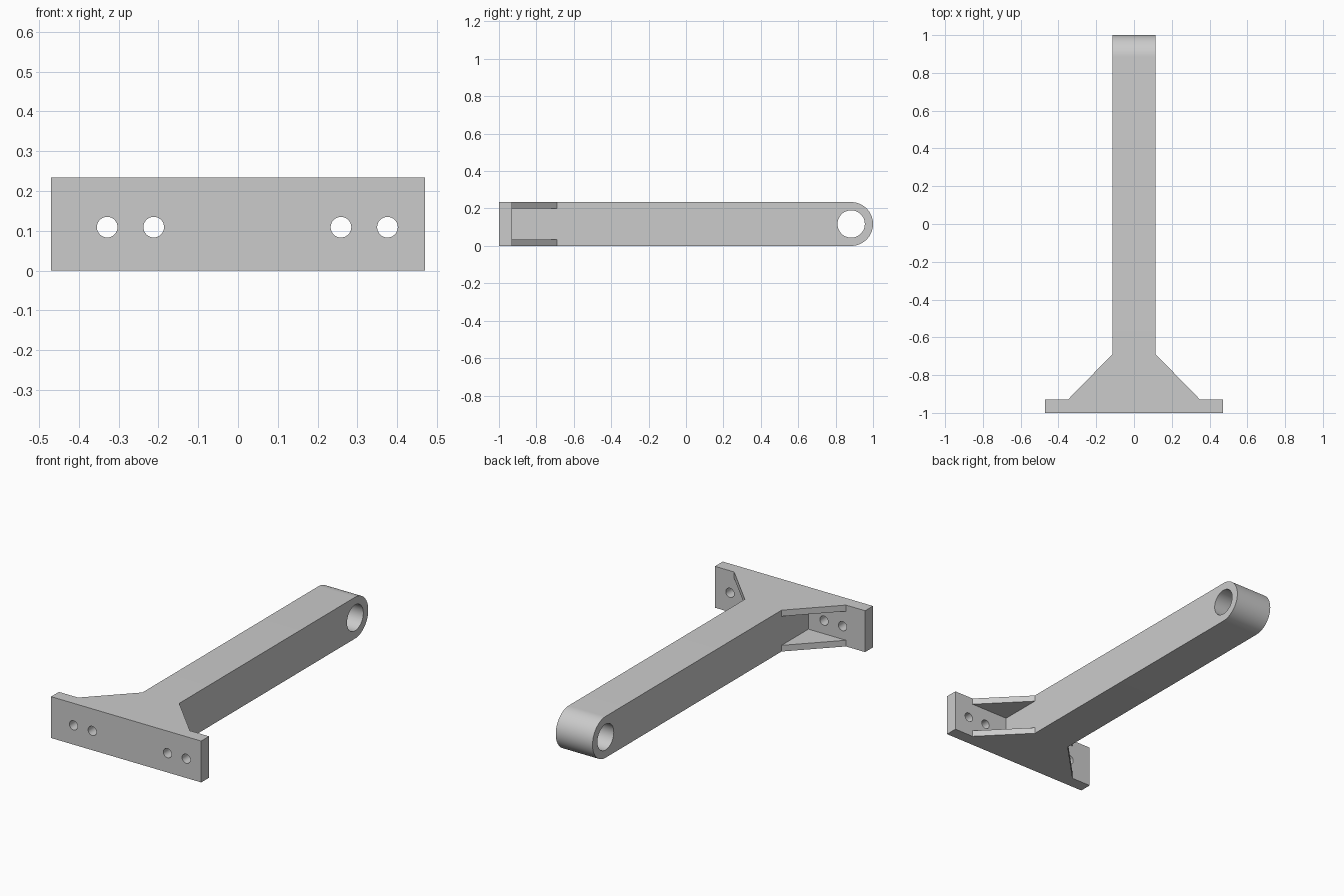
import bpy
import bmesh
from math import pi, sin, cos, radians
from mathutils import Vector

cube = bpy.data.objects.get("Cube")
if cube:
    bpy.data.objects.remove(cube, do_unlink=True)

HEIGHT = 0.234
RADIUS = HEIGHT / 2
HALF_ARM = 0.115
HALF_PLATE = 0.47
PLATE_BACK = -0.93
GUSSET_END = -0.69
GUSSET_X = 0.35
GUSSET_THICK = 0.035

steel = bpy.data.materials.new("steel grey")
steel.use_nodes = True
GREY = (0.6, 0.6, 0.6, 1)
steel.diffuse_color = GREY
steel.node_tree.nodes["Principled BSDF"].inputs["Base Color"].default_value = GREY


def prism(name, points, sweep):
    """Closed outline extruded along a sweep vector."""
    bm = bmesh.new()
    face = bm.faces.new([bm.verts.new(p) for p in points])
    extruded = bmesh.ops.extrude_face_region(bm, geom=[face])["geom"]
    verts = [v for v in extruded if isinstance(v, bmesh.types.BMVert)]
    bmesh.ops.translate(bm, verts=verts, vec=Vector(sweep))
    bmesh.ops.recalc_face_normals(bm, faces=bm.faces)
    mesh = bpy.data.meshes.new(name)
    bm.to_mesh(mesh)
    bm.free()
    mesh.materials.append(steel)
    obj = bpy.data.objects.new(name, mesh)
    bpy.context.collection.objects.link(obj)
    return obj


def arc(radius, start, end, count):
    return [(radius * cos(start + (end - start) * i / count),
             radius * sin(start + (end - start) * i / count)) for i in range(count + 1)]


def combine(target, tool, operation):
    """Apply a boolean and remove the helper."""
    mod = target.modifiers.new(operation, "BOOLEAN")
    mod.operation = operation
    mod.solver = "EXACT"
    mod.object = tool
    bpy.context.view_layer.objects.active = target
    bpy.ops.object.modifier_apply(modifier=mod.name)
    bpy.data.objects.remove(tool, do_unlink=True)


# Plan outline: mounting plate, tapered gussets and arm
half = [(HALF_PLATE, -1), (HALF_PLATE, PLATE_BACK), (GUSSET_X, PLATE_BACK),
        (HALF_ARM, GUSSET_END), (HALF_ARM, 1.2)]
outline = half + [(-x, y) for x, y in reversed(half)]
bracket = prism("bracket_arm", [(x, y, -0.1) for x, y in outline], (0, 0, 0.5))

# Side outline with the rounded far end
end_y = 1 - RADIUS
side = [(-1.2, 0)] + [(end_y + y, RADIUS + z) for y, z in arc(RADIUS, -pi / 2, pi / 2, 32)]
side.append((-1.2, HEIGHT))
combine(bracket, prism("side_outline", [(-0.6, y, z) for y, z in side], (1.2, 0, 0)), "INTERSECT")

# Pockets that leave an upper and a lower gusset on each side
for s in (-1, 1):
    pocket = [(s * HALF_ARM, PLATE_BACK), (s * 0.6, PLATE_BACK),
              (s * 0.6, GUSSET_END), (s * HALF_ARM, GUSSET_END)]
    tool = prism("pocket", [(x, y, GUSSET_THICK) for x, y in pocket],
                 (0, 0, HEIGHT - 2 * GUSSET_THICK))
    combine(bracket, tool, "DIFFERENCE")

# Pivot bore through the rounded end
bore = arc(0.073, 0, 2 * pi, 48)[:-1]
combine(bracket, prism("bore", [(-0.3, end_y + y, RADIUS + z) for y, z in bore], (0.6, 0, 0)),
        "DIFFERENCE")

# Four bolt holes through the plate
bolt = arc(0.026, 0, 2 * pi, 32)[:-1]
for hole_x in (-0.329, -0.212, 0.259, 0.376):
    tool = prism("bolt_hole", [(hole_x + x, -1.1, 0.109 + z) for x, z in bolt], (0, 0.25, 0))
    combine(bracket, tool, "DIFFERENCE")

bpy.ops.object.select_all(action="DESELECT")
bracket.select_set(True)
bpy.context.view_layer.objects.active = bracket
bpy.ops.object.shade_smooth_by_angle(angle=radians(30))
